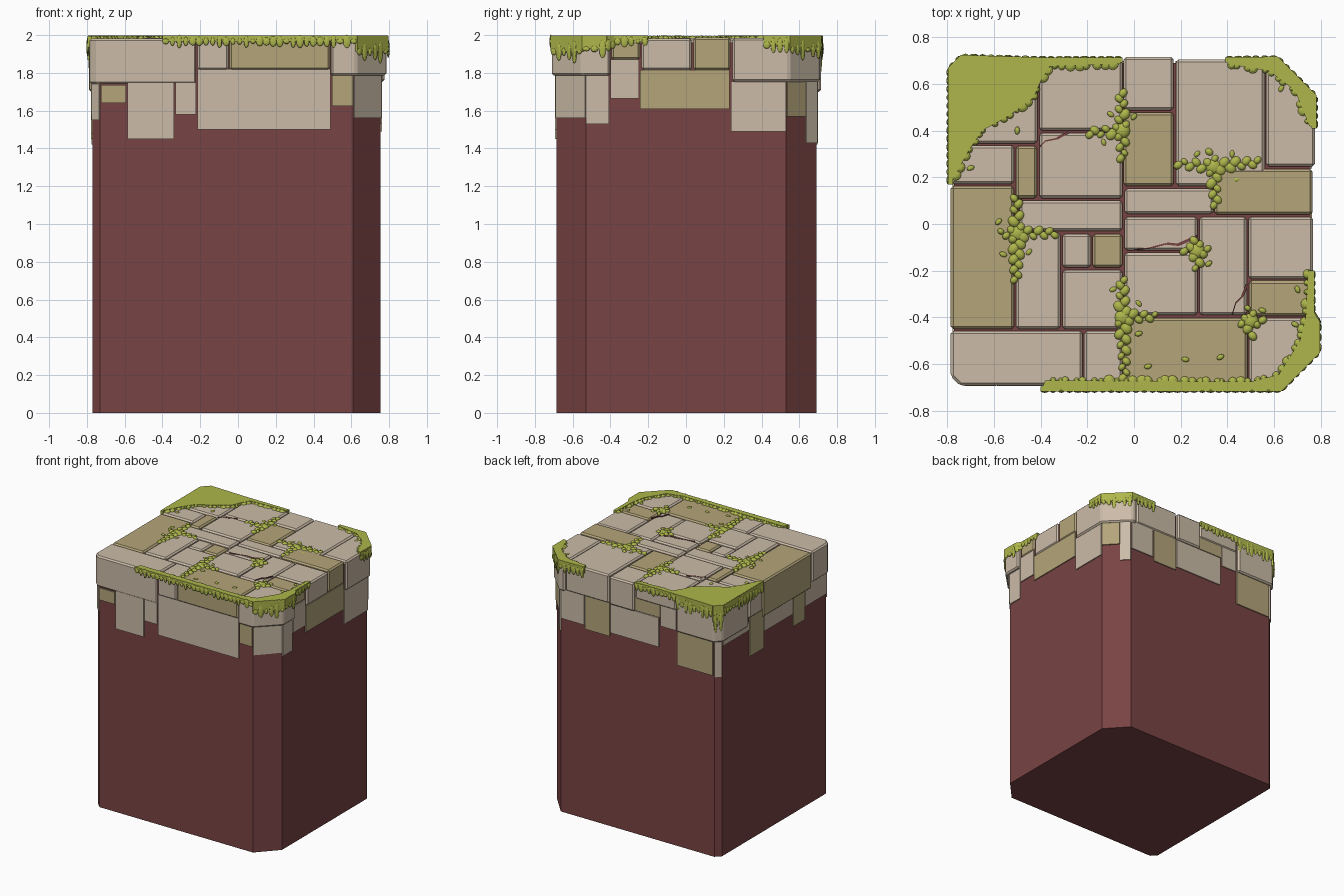
import bpy, bmesh, math, random
from mathutils import Vector, Matrix

random.seed(4)


def material(name, rgb):
    m = bpy.data.materials.new(name)
    m.diffuse_color = (*rgb, 1)
    return m


BEIGE = material("beige stone", (0.60, 0.50, 0.39))
TAN = material("tan stone", (0.46, 0.375, 0.195))
RED = material("red brown earth", (0.19, 0.056, 0.056))
MOSS = material("green moss", (0.42, 0.47, 0.07))


def finish(bm, name, mat, smooth=False):
    bmesh.ops.recalc_face_normals(bm, faces=bm.faces)
    me = bpy.data.meshes.new(name)
    bm.to_mesh(me)
    bm.free()
    me.materials.append(mat)
    if smooth:
        me.polygons.foreach_set("use_smooth", [True] * len(me.polygons))
    ob = bpy.data.objects.new(name, me)
    bpy.context.collection.objects.link(ob)
    return ob


def prism(bm, pts, z0, z1):
    """Add an upright prism over a 2D outline."""
    f = bm.faces.new([bm.verts.new((x, y, z0)) for x, y in pts])
    top = bmesh.ops.extrude_face_region(bm, geom=[f])["geom"]
    for v in top:
        if isinstance(v, bmesh.types.BMVert):
            v.co.z = z1


def slab(bm, p, q, z0, z1, out=0.01, inward=0.02):
    """Add a wall plate along p-q; outward is to the right of p->q."""
    p, q = Vector(p), Vector(q)
    d = (q - p).normalized()
    n = Vector((d.y, -d.x))
    prism(bm, [p + n * out, q + n * out, q - n * inward, p - n * inward], z0, z1)


def blob(bm, loc, size, angle=0.0):
    """Add a flattened round lump."""
    bmesh.ops.create_uvsphere(bm, u_segments=12, v_segments=6, radius=1,
        matrix=Matrix.Translation(loc) @ Matrix.Rotation(angle, 4, "Z") @ Matrix.Diagonal((*size, 1)))


# Earth block with uneven chamfered corners
bm = bmesh.new()
prism(bm, [(-.73, -.685), (.61, -.685), (.755, -.53), (.755, .53),
           (.61, .69), (-.73, .69), (-.77, .65), (-.77, -.645)], 0, 1.962)
finish(bm, "earth_block", RED)


# Paving stones
def stone(name, x0, x1, y0, y1, z0, mat, corner=None, cut=0.0, lift=0.0):
    c = cut
    pts = []
    for k, (x, y, sx, sy) in enumerate([(x0, y0, 1, 1), (x1, y0, -1, 1), (x1, y1, -1, -1), (x0, y1, 1, -1)]):
        if k == corner:
            a, b = (x + sx * c, y), (x, y + sy * c)
            pts += [b, a] if k in (0, 2) else [a, b]
        else:
            pts.append((x, y))
    bm = bmesh.new()
    prism(bm, pts, z0, 1.984 + random.uniform(-.003, .002) + lift)
    bmesh.ops.bevel(bm, geom=bm.edges[:], offset=0.011, segments=1, affect="EDGES")
    finish(bm, name, mat)


B, T = BEIGE, TAN
rim = [
    (-.785, -.22, -.692, -.458, 1.74, B, 0, .04), (-.214, -.05, -.70, -.458, 1.815, B),
    (-.045, .487, -.70, -.402, 1.815, T), (.493, .785, -.71, -.402, 1.785, B, 1, .16),
    (.493, .765, -.395, -.243, 1.87, T), (.49, .767, -.235, .03, 1.815, B),
    (.345, .765, .04, .235, 1.815, T, None, 0, .003), (.565, .775, .247, .71, 1.753, B, 2, .165),
    (.18, .56, .163, .705, 1.76, B), (-.045, .17, .487, .715, 1.76, B),
    (-.405, -.05, .40, .705, 1.86, B), (-.79, -.413, .345, .715, 1.70, B, 3, .05),
    (-.79, -.513, .172, .337, 1.76, B), (-.785, -.513, -.45, .162, 1.70, T)]
inner = [
    (-.045, .17, .163, .477, T), (-.405, -.05, .11, .39, B), (-.505, -.415, .11, .335, T),
    (-.49, -.05, -.03, .10, B), (-.505, -.315, -.45, -.037, B), (-.307, -.185, -.187, -.043, B),
    (-.178, -.05, -.187, -.043, T), (-.307, -.05, -.45, -.197, B), (-.04, .34, .043, .153, B),
    (-.04, .273, -.113, .03, B), (-.04, .273, -.39, -.123, B), (.28, .483, -.39, .03, B)]
for i, s in enumerate(rim):
    stone(f"rim_stone_{i + 1}", *s)
for i, (x0, x1, y0, y1, m) in enumerate(inner):
    stone(f"paving_stone_{i + 1}", x0, x1, y0, y1, 1.93, m)

# Facing stones hanging below the rim: start, end, bottom, top, colour
F, R, K, L = -.685, .755, .69, -.77
facing = [
    ((L, -.645), (-.73, F), 1.55, 1.74, B), ((-.725, F), (-.592, F), 1.64, 1.735, T),
    ((-.586, F), (-.338, F), 1.45, 1.75, B), ((-.33, F), (-.222, F), 1.58, 1.75, B),
    ((-.214, F), (.49, F), 1.50, 1.82, B), ((.498, F), (.608, F), 1.625, 1.785, T),
    ((.612, F), (R, -.53), 1.56, 1.785, B), ((R, -.53), (R, -.408), 1.53, 1.785, B),
    ((R, -.40), (R, -.25), 1.665, 1.87, B), ((R, -.243), (R, .23), 1.61, 1.815, T),
    ((R, .237), (R, .53), 1.49, 1.755, B), ((R, .533), (.665, .629), 1.57, 1.755, T),
    ((.662, .632), (.61, K), 1.43, 1.755, B)]
facing_back = [
    ((.605, K), (.40, K), 1.53, 1.765, B), ((.392, K), (.178, K), 1.50, 1.765, T),
    ((.17, K), (-.25, K), 1.53, 1.76, B), ((-.045, K), (-.26, K), 1.765, 1.87, T),
    ((-.268, K), (-.40, K), 1.70, 1.87, B), ((-.41, K), (-.722, K), 1.43, 1.71, T),
    ((-.73, K), (L, .65), 1.42, 1.71, B), ((L, .645), (L, .32), 1.66, 1.72, B),
    ((L, .312), (L, .14), 1.45, 1.77, T), ((L, .132), (L, -.222), 1.58, 1.71, B),
    ((L, -.23), (L, -.372), 1.48, 1.71, T), ((L, -.38), (L, -.645), 1.58, 1.75, B)]
for i, (p, q, z0, z1, m) in enumerate(facing + facing_back):
    bm = bmesh.new()
    slab(bm, p, q, z0, z1, out=0.008)
    finish(bm, f"facing_stone_{i + 1}", m)

# Cracks in the paving, tapering plates
bm = bmesh.new()
for path in ([(.0, -.112), (.08, -.10), (.14, -.085), (.19, -.09), (.27, -.055)],
             [(.42, -.39), (.435, -.34), (.465, -.31), (.485, -.26)],
             [(-.405, .33), (-.38, .355), (-.33, .365), (-.28, .392)]):
    for i, (p, q) in enumerate(zip(path, path[1:])):
        slab(bm, p, q, 1.98, 1.988, .002 + .001 * i, .002 + .002 * i)
finish(bm, "paving_cracks", RED)

# Moss cushions along the rim: outer line, inner line (both counter-clockwise ends matching)
cushions = {
    "front": ([(-.40, -.715), (.63, -.715), (.795, -.55), (.795, -.42), (.77, -.38), (.77, -.20)],
              [(.745, -.20), (.735, -.40), (.71, -.50), (.62, -.645), (.50, -.675), (-.38, -.67)],
              [.03, .085, .07, .05, .03]),
    "back_right": ([(.78, .41), (.78, .55), (.615, .715), (.39, .712)],
                   [(.40, .685), (.58, .655), (.69, .57), (.75, .42)], [.05, .075, .05]),
    "back_left": ([(-.05, .712), (-.41, .712), (-.74, .722), (-.795, .667), (-.795, .17)],
                  [(-.77, .20), (-.71, .31), (-.65, .40), (-.54, .46), (-.43, .54), (-.40, .61),
                   (-.36, .675), (-.06, .685)], [.035, .07, .13, .06])}
for name, (outer, edge, depths) in cushions.items():
    bm = bmesh.new()
    prism(bm, outer + edge, 1.972, 1.997)
    # scalloped inner border
    for p, q in zip(edge, edge[1:]):
        p, q = Vector(p), Vector(q)
        n = max(1, int((q - p).length / .034))
        for k in range(n):
            c = p.lerp(q, (k + random.random() * .6) / n)
            r = random.uniform(.012, .027)
            blob(bm, (c.x, c.y, 1.979), (r, r, .017))
    # curtain and drips over the side
    for (p, q), depth in zip(zip(outer, outer[1:]), depths):
        slab(bm, p, q, 1.997 - depth, 1.996, out=0.002)
        p, q = Vector(p), Vector(q)
        d = q - p
        n = max(2, int(d.length / .035))
        for k in range(n):
            c = p.lerp(q, (k + .5) / n)
            blob(bm, (c.x, c.y, 1.997 - depth),
                 (random.uniform(.012, .02), .008, random.uniform(.012, .02 + depth * .55)),
                 math.atan2(d.y, d.x))
    finish(bm, f"moss_rim_{name}", MOSS)

# Moss patches creeping along the joints: centre followed by arm tips
patches = [
    [(-.05, .40), (-.055, .56), (-.05, .28), (-.19, .39)],
    [(.34, .245), (.19, .26), (.53, .265), (.35, .08), (.33, .31)],
    [(-.50, -.04), (-.505, .11), (-.505, -.24), (-.34, -.04), (-.57, -.04)],
    [(-.05, -.40), (-.05, -.24), (-.04, -.66), (.09, -.395)],
    [(.27, -.115), (.265, -.07), (.27, -.19), (.215, -.11), (.315, -.115)],
    [(.50, -.415), (.495, -.36), (.50, -.48), (.55, -.42), (.46, -.42)]]
bm = bmesh.new()
for c, *tips in patches:
    c = Vector(c)
    blob(bm, (c.x, c.y, 1.981), (.034, .034, .018))
    for tip in tips:
        d = Vector(tip) - c
        n = max(2, int(d.length / .022))
        side = Vector((-d.y, d.x)).normalized()
        for k in range(1, n + 1):
            t = k / n
            s = c + d * t + side * (.016 * (1 - .5 * t) * (-1) ** k)
            r = random.uniform(.017, .026) * (1 - .3 * t)
            blob(bm, (s.x, s.y, 1.981), (r * 1.25, r, .016), math.atan2(d.y, d.x) + .7 * (-1) ** k)
# stray droplets
for x, y in [(-.10, .47), (.0, .46), (-.13, .35), (.27, .30), (.42, .30), (.44, .19), (-.58, .01), (-.45, -.12),
             (-.56, -.13), (-.09, -.28), (.02, -.34), (.02, -.47), (.22, -.58), (.37, -.57), (.06, -.61),
             (.32, -.17), (.55, -.37), (.70, -.28), (.69, -.43), (-.50, .40), (-.70, .24), (.63, .58)]:
    blob(bm, (x, y, 1.983), (.017, .011, .008), random.uniform(0, 3))
finish(bm, "moss_patches", MOSS, smooth=True)
